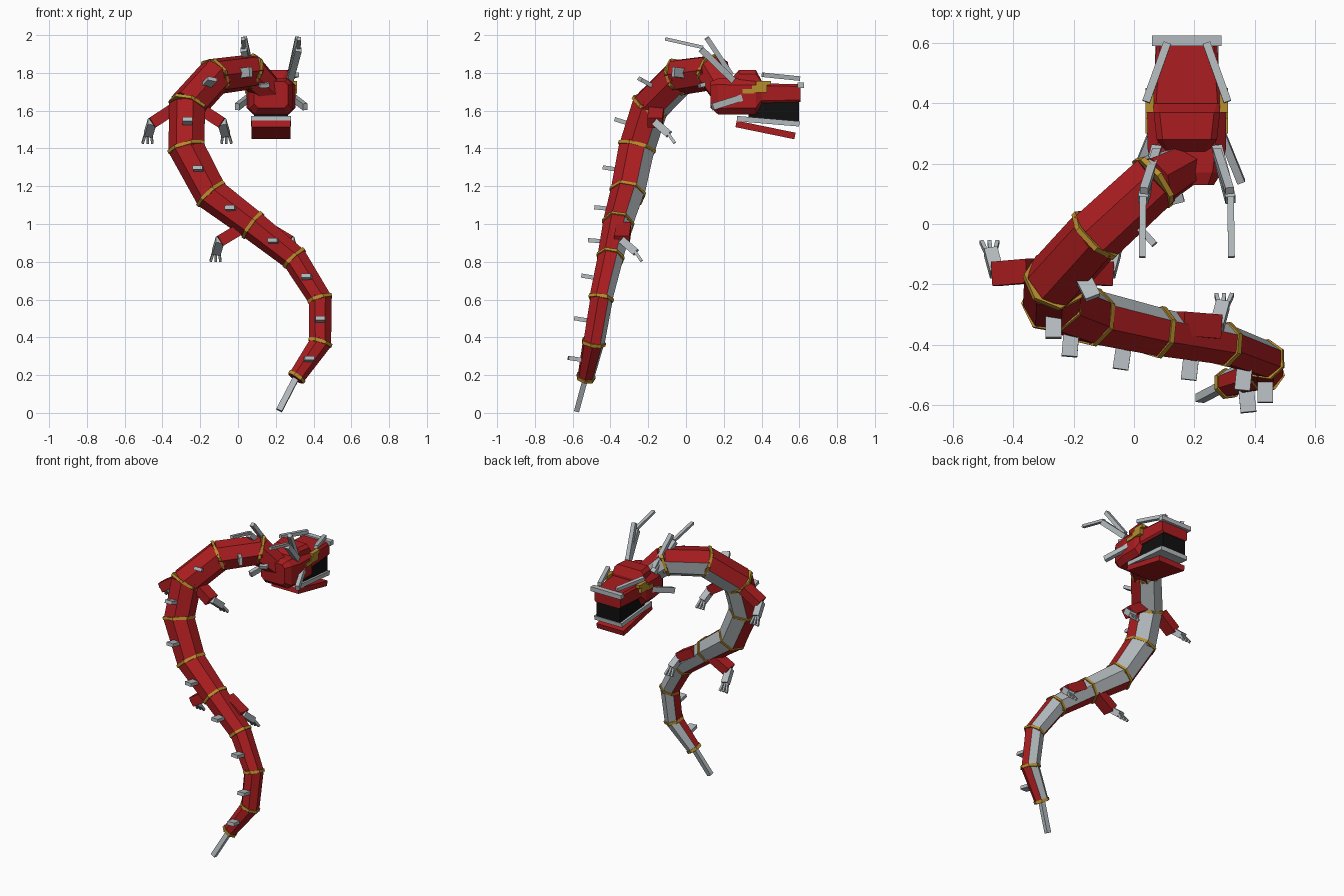
import bpy, bmesh, math
from mathutils import Vector as V

if "Cube" in bpy.data.objects:
    bpy.data.objects.remove(bpy.data.objects["Cube"])

def material(name, rgb):
    m = bpy.data.materials.new(name)
    m.diffuse_color = (*rgb, 1)
    m.use_nodes = True
    m.node_tree.nodes["Principled BSDF"].inputs["Base Color"].default_value = m.diffuse_color
    return m

RED = material("red", (0.40, 0.012, 0.014))
GREY = material("pale grey", (0.45, 0.49, 0.51))
GOLD = material("gold", (0.47, 0.27, 0.025))
BLACK = material("black", (0.005, 0.005, 0.005))

def loft(name, rings, mats, rule=None):
    """Skin equal-sized rings of points, cap both ends, colour faces by rule."""
    bm = bmesh.new()
    vs = [[bm.verts.new(p) for p in r] for r in rings]
    n = len(rings[0])
    for a, b in zip(vs, vs[1:]):
        for i in range(n):
            bm.faces.new((a[i], a[(i + 1) % n], b[(i + 1) % n], b[i]))
    bm.faces.new(vs[0][::-1])
    bm.faces.new(vs[-1])
    bmesh.ops.recalc_face_normals(bm, faces=bm.faces)
    bm.normal_update()
    if rule:
        for f in bm.faces:
            f.material_index = rule(f)
    me = bpy.data.meshes.new(name)
    bm.to_mesh(me)
    bm.free()
    for m in mats:
        me.materials.append(m)
    ob = bpy.data.objects.new(name, me)
    bpy.context.collection.objects.link(ob)
    return ob

def bar(name, a, b, w, t, mat, side=(1, 0, 0)):
    """Box from a to b; w is its size along side, t across it."""
    a, b = V(a), V(b)
    d = (b - a).normalized()
    s = V(side)
    s = (s - d * s.dot(d)).normalized()
    u = d.cross(s)
    rings = [[p + s * x * w / 2 + u * y * t / 2
              for x, y in ((-1, -1), (1, -1), (1, 1), (-1, 1))] for p in (a, b)]
    return loft(name, rings, [mat])

def box(name, x0, x1, y0, y1, z0, z1, mat):
    return bar(name, (x0 / 2 + x1 / 2, y0, z0 / 2 + z1 / 2),
               (x0 / 2 + x1 / 2, y1, z0 / 2 + z1 / 2), x1 - x0, z1 - z0, mat)

def frame(d):
    """Back and side directions of a body part running along d."""
    back = V((0, -1, 0))
    back = (back - d * back.dot(d)).normalized()
    return back, d.cross(back)

def heptagon(c, d, width, roll):
    """Seven-sided ring with a flat on its back and a ridge on its belly."""
    back, side = frame(d)
    ang = [math.pi / 7 * (2 * i + 1) + roll for i in range(7)]
    return [c + (back * math.cos(t) + side * math.sin(t)) * width * 0.53 for t in ang]

# Body joints from tail to neck, body width at each, and twist of each segment
joints = [V(p) for p in (
    (0.31, -0.53, 0.19), (0.435, -0.49, 0.372), (0.435, -0.45, 0.605),
    (0.30, -0.40, 0.82), (0.08, -0.36, 0.995), (-0.14, -0.31, 1.16),
    (-0.27, -0.26, 1.405), (-0.265, -0.19, 1.625), (-0.125, -0.035, 1.78),
    (0.065, 0.14, 1.805), (0.175, 0.20, 1.70))]
widths = (0.085, 0.112, 0.118, 0.132, 0.155, 0.175, 0.185, 0.188, 0.185, 0.178, 0.14)
rolls = [math.radians(r) for r in (6, 0, -8, -10, -10, -10, -10, -25, -26, -30)]
dirs = [(b - a).normalized() for a, b in zip(joints, joints[1:])]

for i, (d, roll) in enumerate(zip(dirs, rolls)):
    a, b = joints[i] - d * 0.012, joints[i + 1] + d * 0.012
    back, side = frame(d)
    top = back * math.cos(roll) + side * math.sin(roll)
    # Red scales with a two-sided grey belly
    loft(f"body_segment_{i}", [heptagon(a, d, widths[i], roll),
                               heptagon(b, d, widths[i + 1], roll)], [RED, GREY],
         lambda f: 1 if f.normal.dot(top) < -0.7 else 0)
    # Back spike
    mid = (a + b) / 2 + back * (widths[i] + widths[i + 1]) / 4 - d * 0.008
    bar(f"back_spike_{i}", mid - back * 0.02, mid + back * (0.065 if i < 9 else 0.025),
        0.052, 0.022, GREY, (0, 0, 1) if i == 8 else (1, 0, 0))
    # Gold band
    if i < 10:
        n = (dirs[max(i - 1, 0)] + d).normalized()
        loft(f"gold_band_{i}", [heptagon(joints[i] + n * k, n, widths[i] + 0.013, roll)
                                for k in (-0.009, 0.009)], [GOLD])

# Tail tip
bar("tail_tip", joints[0], (0.218, -0.578, 0.013), 0.032, 0.028, GREY)

# Legs: red upper leg, grey forearm, three claws
def leg(name, cx, cy, cz, inner, outer, s):
    hip, knee = V((cx + s * inner, cy, cz)), V((cx + s * outer, cy - 0.01, cz - 0.075))
    wrist = knee + V((s * 0.02, 0.075, -0.06))
    bar(name + "_upper", hip, knee, 0.08, 0.062, RED, (0, 1, 0))
    bar(name + "_forearm", knee + V((0, 0.0, 0.005)), wrist, 0.045, 0.04, GREY)
    for k in (-1, 0, 1):
        root = wrist + V((k * 0.014, -0.005, 0.004))
        bar(f"{name}_claw_{k + 1}", root, root + V((k * 0.012 + s * 0.004, 0.035, -0.05)),
            0.013, 0.016, GREY)

for s, lr in ((-1, "left"), (1, "right")):
    leg(lr + "_front_leg", -0.27, -0.155, 1.61, 0.07, 0.185, s)
    leg(lr + "_hind_leg", 0.09, -0.33, 0.985, 0.06, 0.185, s)

# Head: chamfered cranium lofted along y
HX = 0.175
def section(y, hw, z0, z1, c):
    return [V((HX + x, y, z)) for x, z in (
        (-hw + c, z0), (hw - c, z0), (hw, z0 + c), (hw, z1 - c),
        (hw - c, z1), (-hw + c, z1), (-hw, z1 - c), (-hw, z0 + c))]

loft("cranium", [section(0.13, 0.09, 1.615, 1.755, 0.02),
                 section(0.17, 0.115, 1.58, 1.77, 0.03),
                 section(0.25, 0.13, 1.58, 1.77, 0.035),
                 section(0.37, 0.13, 1.58, 1.77, 0.035),
                 section(0.40, 0.115, 1.635, 1.75, 0.02)], [RED])
loft("brow_crest", [section(0.24, 0.07, 1.72, 1.77, 0.01),
                    section(0.28, 0.10, 1.72, 1.815, 0.02),
                    section(0.37, 0.11, 1.72, 1.815, 0.02),
                    section(0.40, 0.11, 1.70, 1.76, 0.01)], [RED])
loft("snout", [section(0.38, 0.115, 1.64, 1.745, 0.012),
               section(0.607, 0.10, 1.645, 1.74, 0.012)], [RED])
box("lip_plate", 0.06, 0.29, 0.59, 0.625, 1.72, 1.75, GREY)

# Open mouth and jaw
loft("mouth", [[V((HX + x * 0.09, y, z)) for x, z in
                ((-1, z0), (1, z0), (1, 1.65), (-1, 1.65))]
               for y, z0 in ((0.33, 1.565), (0.598, 1.52))], [BLACK])
bar("lower_teeth", (HX, 0.27, 1.558), (HX, 0.60, 1.53), 0.21, 0.028, GREY)
bar("jaw", (HX, 0.265, 1.53), (HX, 0.577, 1.466), 0.205, 0.035, RED)

for s, lr in ((-1, "left"), (1, "right")):
    X = lambda x: HX + s * x
    # Gold eyes and cheeks
    for part, y0, y1, z0, z1 in (("eye", 0.35, 0.43, 1.695, 1.735),
                                 ("eyebrow", 0.37, 0.45, 1.735, 1.757),
                                 ("cheek", 0.30, 0.36, 1.69, 1.715)):
        x0, x1 = sorted((X(0.108), X(0.137)))
        box(f"{lr}_{part}", x0, x1, y0, y1, z0, z1, GOLD)
    # Snout ridges, ears and horns
    bar(lr + "_snout_ridge", (X(0.135), 0.405, 1.79), (X(0.065), 0.60, 1.77),
        0.026, 0.024, GREY)
    bar(lr + "_ear", (X(0.115), 0.30, 1.67), (X(0.18), 0.14, 1.62), 0.026, 0.036, GREY)
    bar(lr + "_horn_base", (X(0.10), 0.25, 1.76), (X(0.145), 0.08, 1.925),
        0.034, 0.034, GREY)
    bar(lr + "_horn_upright", (X(0.10), 0.24, 1.79), (X(0.142), 0.11, 1.985),
        0.028, 0.026, GREY)
    bar(lr + "_horn_tip", (X(0.145), 0.09, 1.935), (X(0.148), -0.11, 1.98),
        0.022, 0.018, GREY)
